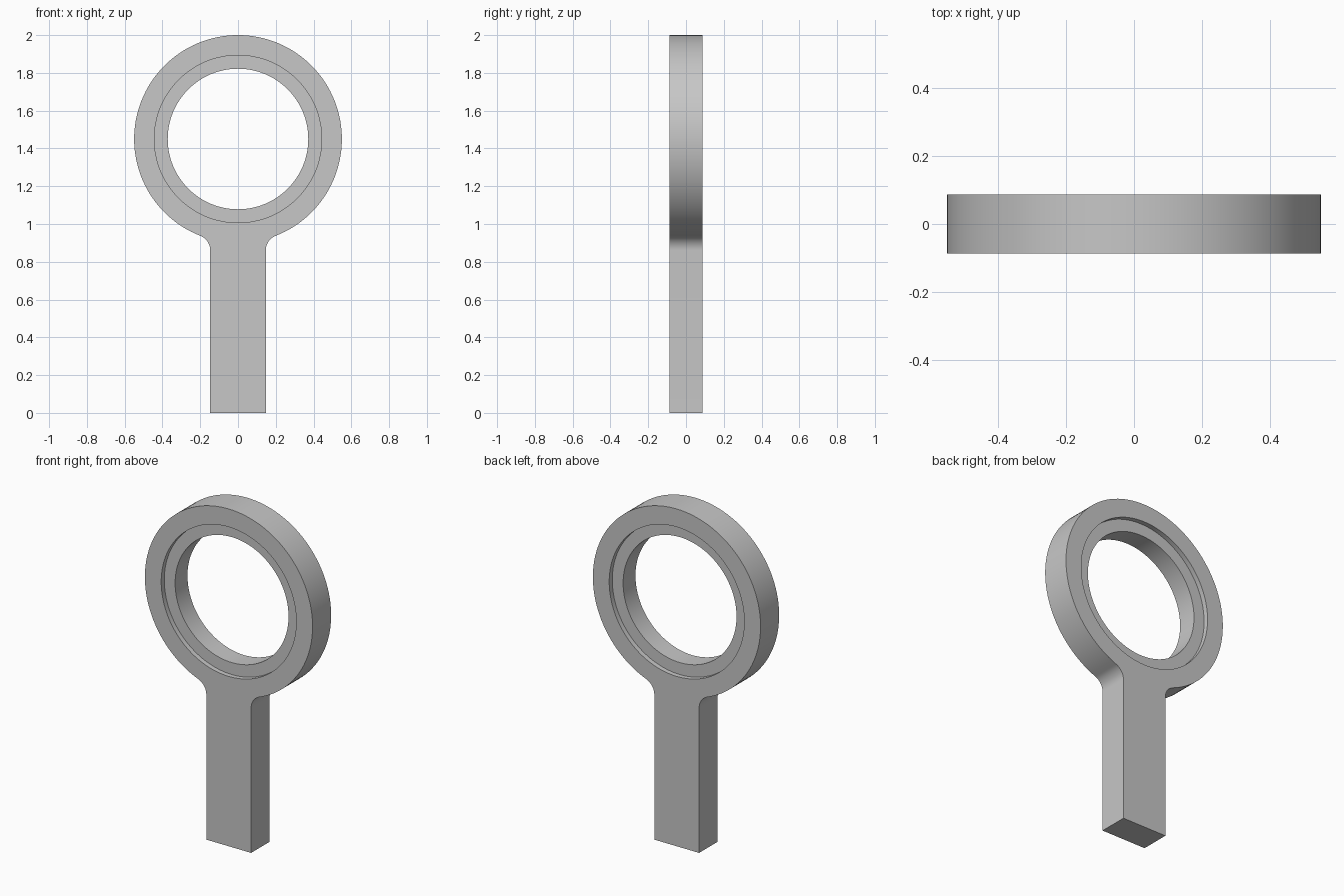
import bpy, bmesh
from math import cos, sin, pi, atan2, sqrt, radians

cube = bpy.data.objects.get("Cube")
if cube:
    bpy.data.objects.remove(cube, do_unlink=True)

HALF_DEPTH = 0.087      # half thickness of the body
LIP_HALF = 0.058        # half thickness of the inner lip
CENTRE_Z = 1.45
RING_R, RECESS_R, HOLE_R = 0.55, 0.443, 0.372
HANDLE_X = 0.147
FILLET_R = 0.083


def arc(cx, cz, r, start, end, steps):
    return [(cx + r * cos(start + (end - start) * i / steps),
             cz + r * sin(start + (end - start) * i / steps)) for i in range(steps + 1)]


# Outline: handle, fillets tangent to handle and ring, then the ring
fillet_x = HANDLE_X + FILLET_R
fillet_z = CENTRE_Z - sqrt((RING_R + FILLET_R) ** 2 - fillet_x ** 2)
join = atan2(fillet_z - CENTRE_Z, fillet_x)
right_fillet = arc(fillet_x, fillet_z, FILLET_R, pi, join + pi, 12)
left_fillet = [(-x, z) for x, z in reversed(right_fillet)]
ring = arc(0, CENTRE_Z, RING_R, join, pi - join, 112)
outline = [(HANDLE_X, 0)] + right_fillet + ring[1:-1] + left_fillet + [(-HANDLE_X, 0)]
recess = arc(0, CENTRE_Z, RECESS_R, 0, 2 * pi, 128)[:-1]
hole = arc(0, CENTRE_Z, HOLE_R, 0, 2 * pi, 128)[:-1]

bm = bmesh.new()


def loop(points, y):
    verts = [bm.verts.new((x, y, z)) for x, z in points]
    edges = [bm.edges.new((v, verts[i - 1])) for i, v in enumerate(verts)]
    return verts, edges


def wall(a, b):
    for i in range(len(a[0])):
        bm.faces.new((a[0][i - 1], a[0][i], b[0][i], b[0][i - 1]))


# Front and back: flat face, recess wall and lip face
sides = []
for s in (-1, 1):
    outer = loop(outline, s * HALF_DEPTH)
    rim = loop(recess, s * HALF_DEPTH)
    floor = loop(recess, s * LIP_HALF)
    inner = loop(hole, s * LIP_HALF)
    bmesh.ops.triangle_fill(bm, edges=outer[1] + rim[1], use_beauty=True,
                            normal=(0, s, 0))
    wall(rim, floor)
    wall(floor, inner)
    sides.append((outer, inner))

# Outer edge, hole wall and handle end
for front, back in zip(*sides):
    wall(front, back)
bmesh.ops.recalc_face_normals(bm, faces=bm.faces[:])
flat = [e for e in bm.edges if len(e.link_faces) == 2 and e.calc_face_angle() < 0.0001]
bmesh.ops.dissolve_limit(bm, angle_limit=0.0001, verts=[], edges=flat)

mesh = bpy.data.meshes.new("ring_handle_body")
bm.to_mesh(mesh)
bm.free()
body = bpy.data.objects.new("ring_handle_body", mesh)
bpy.context.collection.objects.link(body)

# Plain grey
grey = bpy.data.materials.new("light_grey")
grey.use_nodes = True
colour = (0.57, 0.57, 0.57, 1)
grey.diffuse_color = colour
grey.node_tree.nodes["Principled BSDF"].inputs["Base Color"].default_value = colour
mesh.materials.append(grey)

bpy.ops.object.select_all(action="DESELECT")
body.select_set(True)
bpy.context.view_layer.objects.active = body
bpy.ops.object.shade_smooth_by_angle(angle=radians(30))
